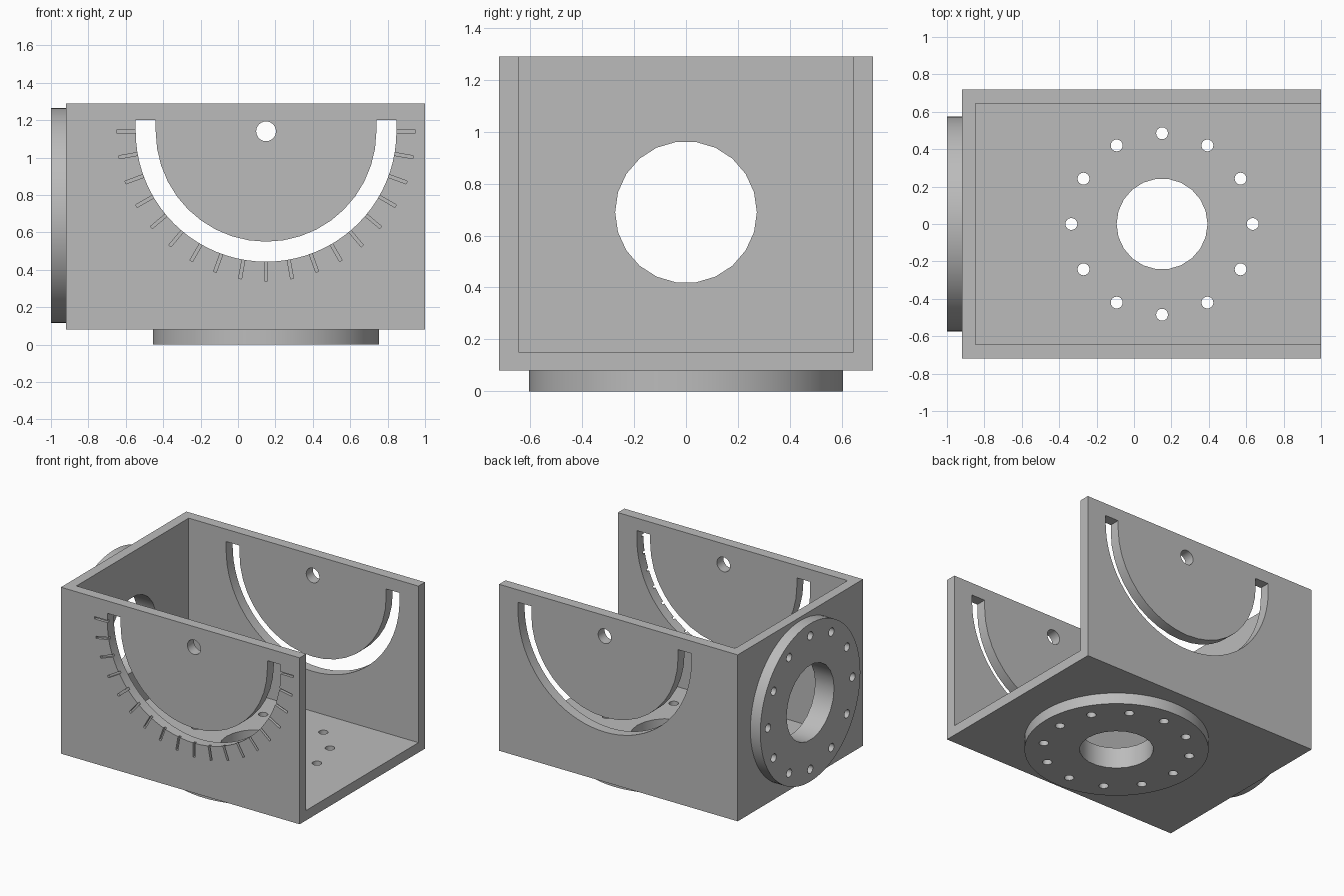
import bpy, bmesh
from math import cos, sin, pi, radians
from mathutils import Vector

cube = bpy.data.objects.get("Cube")
if cube:
    bpy.data.objects.remove(cube)

grey = bpy.data.materials.new("machined_grey")
grey.use_nodes = True
colour = (0.5, 0.5, 0.5, 1)
grey.diffuse_color = colour
grey.node_tree.nodes["Principled BSDF"].inputs["Base Color"].default_value = colour

# Places a profile point (u, v) at depth d along the named axis
PLACE = {
    "x": lambda u, v, d: Vector((d, u, v)),
    "y": lambda u, v, d: Vector((u, d, v)),
    "z": lambda u, v, d: Vector((u, v, d)),
}


def prism(name, profiles, axis, start, end):
    """Extrude closed 2D profiles along an axis into one object."""
    bm = bmesh.new()
    for profile in profiles:
        face = bm.faces.new([bm.verts.new(PLACE[axis](u, v, start)) for u, v in profile])
        grown = bmesh.ops.extrude_face_region(bm, geom=[face], use_keep_orig=True)["geom"]
        shift = PLACE[axis](0, 0, end - start)
        bmesh.ops.translate(bm, vec=shift, verts=[g for g in grown if isinstance(g, bmesh.types.BMVert)])
    bmesh.ops.recalc_face_normals(bm, faces=bm.faces)
    mesh = bpy.data.meshes.new(name)
    bm.to_mesh(mesh)
    bm.free()
    mesh.materials.append(grey)
    obj = bpy.data.objects.new(name, mesh)
    bpy.context.scene.collection.objects.link(obj)
    return obj


def circle(u, v, r, sides):
    return [(u + r * cos(2 * pi * i / sides), v + r * sin(2 * pi * i / sides)) for i in range(sides)]


def rect(u0, v0, u1, v1):
    return [(u0, v0), (u1, v0), (u1, v1), (u0, v1)]


def bolt_circle(u, v, ring, r):
    return [circle(u + ring * cos(i * pi / 6), v + ring * sin(i * pi / 6), r, 16) for i in range(12)]


def cut(obj, profiles, axis, start, end):
    """Subtract extruded profiles from an object."""
    cutter = prism("cutter", profiles, axis, start, end)
    cutter.hide_render = True
    mod = obj.modifiers.new("cut", "BOOLEAN")
    mod.operation, mod.solver, mod.object = "DIFFERENCE", "EXACT", cutter
    bpy.context.view_layer.update()
    result = bpy.data.meshes.new_from_object(obj.evaluated_get(bpy.context.evaluated_depsgraph_get()))
    obj.modifiers.clear()
    obj.data = result
    bpy.data.objects.remove(cutter)


MID_X, SIDE_Z, PIVOT_Z = 0.15, 0.69, 1.14
SLOT_OUT, SLOT_IN, SLOT_TOP = 0.697, 0.59, 1.2

# Bracket: a box open at the top and at the left end
bracket = prism("bracket_body", [rect(-0.92, -0.72, 1, 0.72)], "z", 0.08, 1.29)
cut(bracket, [rect(-0.848, -0.645, 1.2, 0.645)], "z", 0.152, 1.5)

# Round mounting flanges under the floor and on the end wall
floor_flange = prism("floor_flange", [circle(MID_X, 0, 0.605, 96)], "z", 0, 0.08)
end_flange = prism("end_flange", [circle(0, SIDE_Z, 0.574, 96)], "x", -1, -0.92)

# Centre bores and bolt holes
floor_holes = [circle(MID_X, 0, 0.243, 22)] + bolt_circle(MID_X, 0, 0.485, 0.032)
for part in (bracket, floor_flange):
    cut(part, floor_holes, "z", -0.1, 0.3)
end_bore = circle(0, SIDE_Z, 0.273, 22)
cut(bracket, [end_bore], "x", -1.1, -0.7)
cut(end_flange, [end_bore] + bolt_circle(0, SIDE_Z, 0.485, 0.03), "x", -1.1, -0.8)


# Curved slot with straight upright ends, and pivot hole, through both side walls
def arc(r, sides):
    return [(MID_X + r * cos(pi + pi * i / sides), PIVOT_Z + r * sin(pi + pi * i / sides)) for i in range(sides + 1)]


def capped(r, sides):
    return [(MID_X - r, SLOT_TOP)] + arc(r, sides) + [(MID_X + r, SLOT_TOP)]


slot = capped(SLOT_OUT, 40) + capped(SLOT_IN, 20)[::-1]
cut(bracket, [slot, circle(MID_X, PIVOT_Z, 0.053, 24)], "y", -1, 1)

# Engraved angle marks around the slot on the front wall
marks = []
for step in range(19):
    a = radians(180 + 10 * step)
    out, side = Vector((cos(a), sin(a))), Vector((-sin(a), cos(a))) * 0.008
    centre = Vector((MID_X, PIVOT_Z))
    near, far = centre + out * 0.68, centre + out * 0.8
    marks.append([tuple(p) for p in (near - side, far - side, far + side, near + side)])
cut(bracket, marks, "y", -0.8, -0.7)

# Smooth round walls, sharp machined edges
bpy.ops.object.select_all(action="DESELECT")
for part in (bracket, floor_flange, end_flange):
    part.select_set(True)
bpy.context.view_layer.objects.active = bracket
bpy.ops.object.shade_smooth_by_angle(angle=radians(25))
